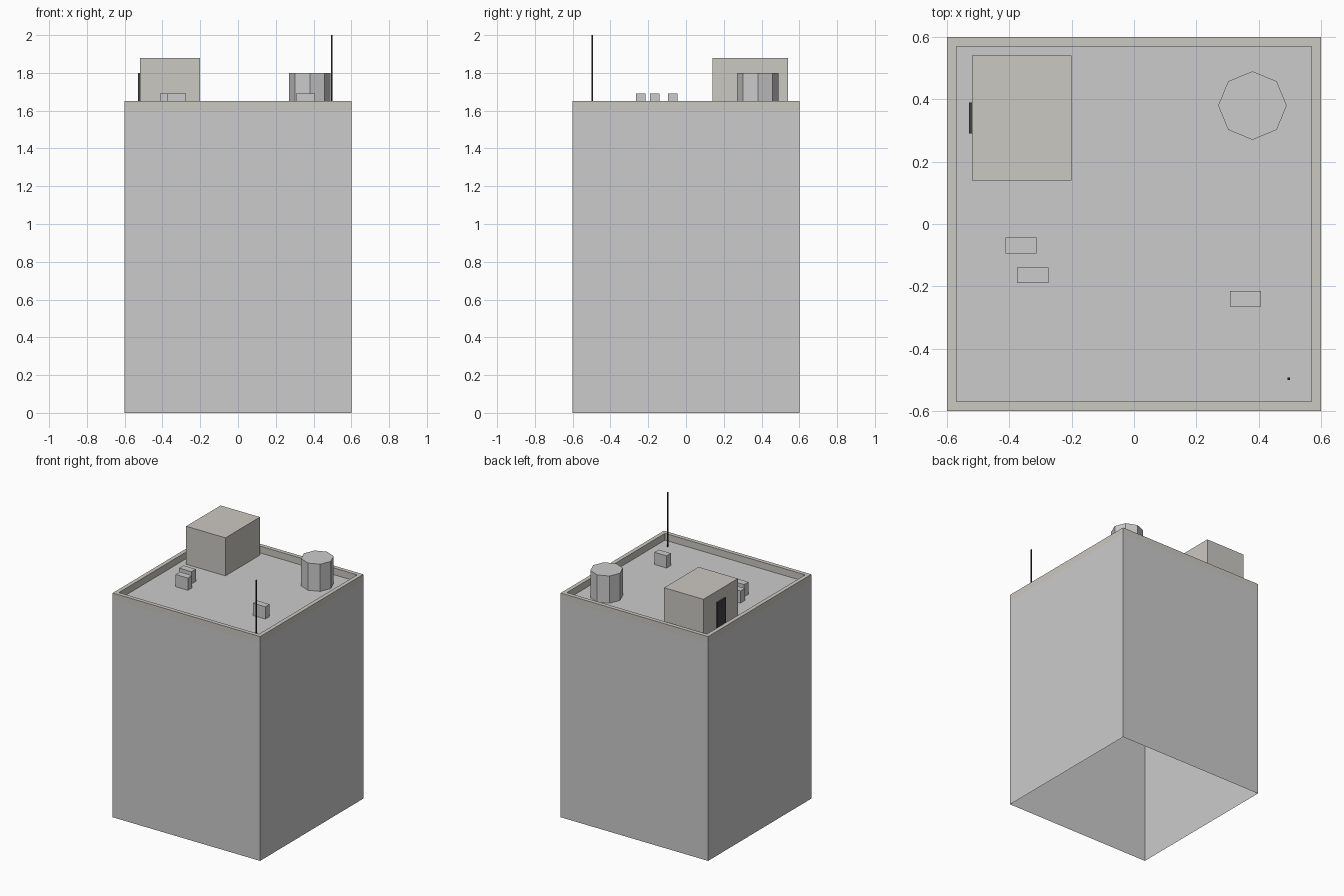
import bpy, bmesh, math
from mathutils import Vector

if "Cube" in bpy.data.objects:
    bpy.data.objects.remove(bpy.data.objects["Cube"])

ROOF, TOP = 1.60, 1.65


def material(name, rgb):
    m = bpy.data.materials.new(name)
    m.diffuse_color = (*rgb, 1)
    m.use_nodes = True
    m.node_tree.nodes["Principled BSDF"].inputs["Base Color"].default_value = m.diffuse_color
    return m


concrete = material("pale_concrete", (0.60, 0.58, 0.54))
door_dark = material("dark_door", (0.055, 0.055, 0.065))
metal_dark = material("dark_metal", (0.02, 0.02, 0.02))


def finish(name, bm, mat=None):
    bmesh.ops.recalc_face_normals(bm, faces=bm.faces)
    mesh = bpy.data.meshes.new(name)
    bm.to_mesh(mesh)
    bm.free()
    if mat:
        mesh.materials.append(mat)
    ob = bpy.data.objects.new(name, mesh)
    bpy.context.collection.objects.link(ob)
    return ob


def open_box(name, x, y, z, mat=None):
    """Box from (min, max) ranges, without its hidden underside."""
    bm = bmesh.new()
    bmesh.ops.create_cube(bm, size=1)
    for v in bm.verts:
        v.co = Vector(r[0] if c < 0 else r[1] for c, r in zip(v.co, (x, y, z)))
    bottom = [f for f in bm.faces if all(v.co.z < z[0] + 1e-5 for v in f.verts)]
    bmesh.ops.delete(bm, geom=bottom, context='FACES_ONLY')
    return finish(name, bm, mat)


# Tower block, open underneath
open_box("tower", (-0.6, 0.6), (-0.6, 0.6), (0, ROOF))

# Parapet: square profile rings bridged into outer wall, coping and inner wall
bm = bmesh.new()
rings = []
for half, z in ((0.6, ROOF), (0.6, TOP), (0.57, TOP), (0.57, ROOF)):
    rings.append([bm.verts.new((sx * half, sy * half, z))
                  for sx, sy in ((-1, -1), (1, -1), (1, 1), (-1, 1))])
for a, b in zip(rings, rings[1:]):
    for i in range(4):
        j = (i + 1) % 4
        bm.faces.new((a[i], a[j], b[j], b[i]))
finish("parapet", bm, concrete)

# Stair housing and its door
open_box("stair_housing", (-0.52, -0.2), (0.14, 0.54), (ROOF, 1.88), concrete)
open_box("stair_door", (-0.53, -0.519), (0.29, 0.39), (ROOF, 1.80), door_dark)

# Eight-sided water tank
bm = bmesh.new()
ring = [bm.verts.new((0.38 + 0.11 * math.cos(i * math.pi / 4),
                      0.38 + 0.11 * math.sin(i * math.pi / 4), ROOF)) for i in range(8)]
base = bm.faces.new(ring)
lifted = bmesh.ops.extrude_face_region(bm, geom=[base])["geom"]
bmesh.ops.translate(bm, vec=(0, 0, 0.2),
                    verts=[g for g in lifted if isinstance(g, bmesh.types.BMVert)])
if base.is_valid:
    bmesh.ops.delete(bm, geom=[base], context='FACES_ONLY')
finish("water_tank", bm)

# Air conditioning units
for i, (x, y) in enumerate(((-0.363, -0.069), (-0.325, -0.165), (0.358, -0.24)), 1):
    open_box(f"air_unit_{i}", (x - 0.05, x + 0.05), (y - 0.025, y + 0.025), (ROOF, 1.69))

# Antenna
open_box("antenna", (0.493, 0.501), (-0.501, -0.493), (ROOF, 2.0), metal_dark)
